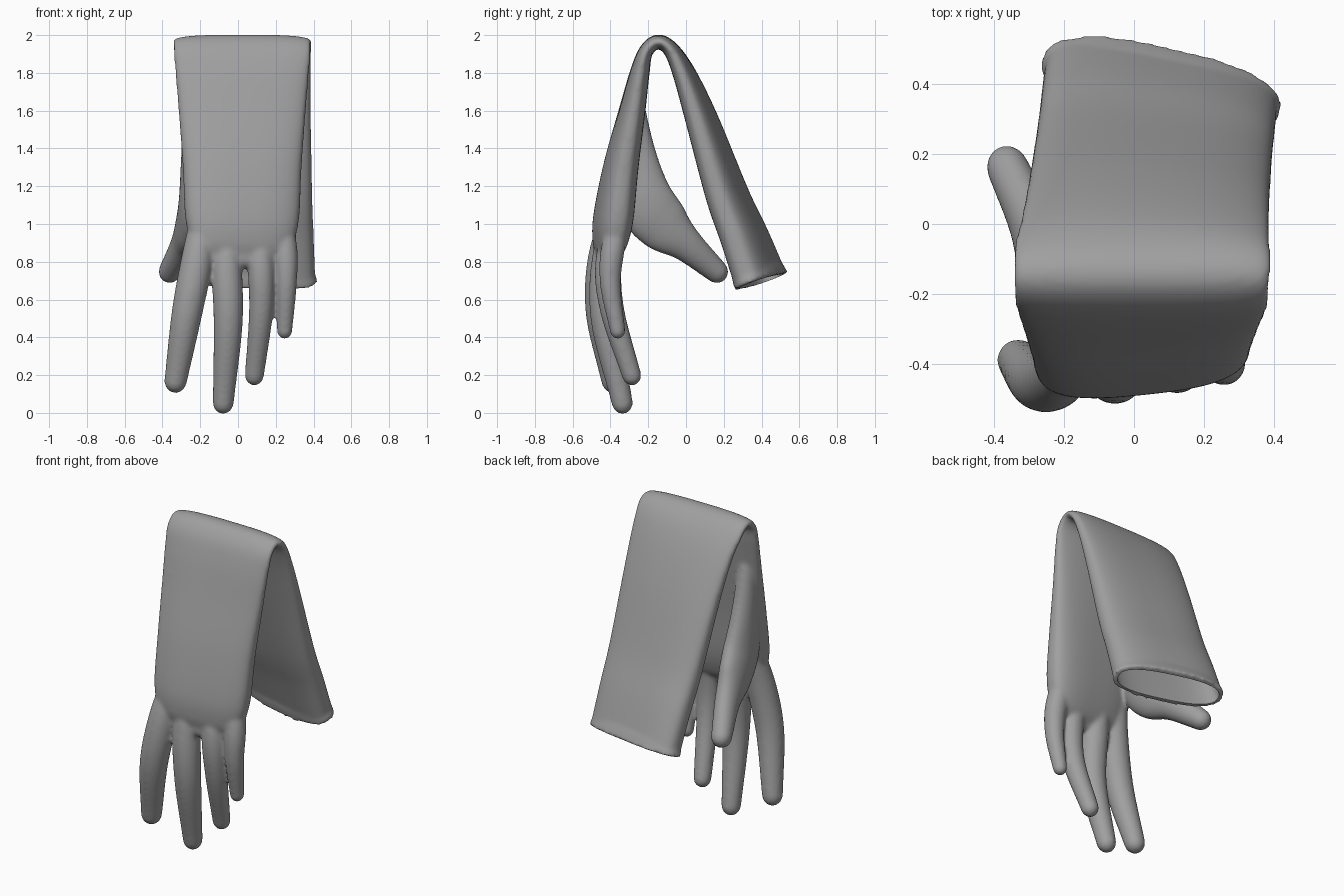
import bpy, bmesh, math
from mathutils import Vector

if "Cube" in bpy.data.objects:
    bpy.data.objects.remove(bpy.data.objects["Cube"])


def spline(rows, steps=8):
    """Catmull-Rom through rows of (x, y, z, half width, half thickness, yaw slope)."""
    pts = [Vector(r) for r in rows]
    pts = [2 * pts[0] - pts[1]] + pts + [2 * pts[-1] - pts[-2]]
    out = []
    for p0, p1, p2, p3 in zip(pts, pts[1:], pts[2:], pts[3:]):
        for k in range(steps):
            t = k / steps
            out.append(0.5 * (2 * p1 + (p2 - p0) * t + (2 * p0 - 5 * p1 + 4 * p2 - p3) * t * t
                              + (3 * p1 - p0 - 3 * p2 + p3) * t ** 3))
    out.append(pts[-2])
    return out


def loft(bm, rows, power=1.0, n=48):
    """Closed tube of flattened oval sections with a domed end."""
    s = spline(rows)
    last, d = s[-1], (s[-1].xyz - s[-2].xyz).normalized()
    r = min(last[3], last[4])
    for k in range(1, 7):
        a = k / 6 * math.pi * 0.48
        c = last.xyz + d * r * 1.1 * math.sin(a)
        s.append(Vector((*c, last[3] * math.cos(a), last[4] * math.cos(a), last[5])))
    rings = []
    for i, v in enumerate(s):
        t = (s[min(i + 1, len(s) - 1)].xyz - s[max(i - 1, 0)].xyz).normalized()
        w = Vector((1, v[5], 0))
        w = (w - t * w.dot(t)).normalized()
        nrm = t.cross(w)
        ring = []
        for k in range(n):
            a = 2 * math.pi * k / n
            ca, sa = math.cos(a), math.sin(a)
            u = math.copysign(abs(ca) ** power, ca) * v[3]
            h = math.copysign(abs(sa) ** power, sa) * v[4]
            ring.append(bm.verts.new(v.xyz + w * u + nrm * h))
        rings.append(ring)
    for a, b in zip(rings, rings[1:]):
        for k in range(n):
            bm.faces.new((a[k], a[(k + 1) % n], b[(k + 1) % n], b[k]))
    bm.faces.new(rings[0][::-1])
    bm.faces.new(rings[-1])


def to_object(bm, name):
    bmesh.ops.recalc_face_normals(bm, faces=bm.faces)
    me = bpy.data.meshes.new(name)
    bm.to_mesh(me)
    bm.free()
    ob = bpy.data.objects.new(name, me)
    bpy.context.collection.objects.link(ob)
    return ob


def sleeve_row(y, z, a, b):
    """The rear flap swings sideways and twists; the hand twists slightly the other way."""
    back = max(0, y + .1)
    yaw = -.48 * back if y > -.1 else .12 * max(0, 1.85 - z)
    return (.022 + .112 * back, y, z, a, b, yaw)


def finger_rows(points):
    """Rows from (x, y, z, radius), with a slimmer root sunk into the palm."""
    x, y, z, r = points[0]
    root = (x * .84, y + .06, z + .25, r * .75, r * .75, 0)
    return [root] + [(x, y, z, r, r, 0) for x, y, z, r in points]


# sleeve from the cuff to the fold: y, z, half width, half thickness
flap = [(.392, .712, .338, .108), (.31, .93, .337, .103), (.22, 1.15, .338, .096),
        (.085, 1.55, .345, .077), (-.01, 1.80, .355, .057)]
# over the fold and down to the knuckles
palm = [(-.08, 1.925, .367, .042), (-.15, 1.965, .367, .038), (-.212, 1.915, .364, .038),
        (-.245, 1.80, .354, .052), (-.285, 1.60, .337, .068), (-.345, 1.30, .315, .088),
        (-.385, 1.03, .302, .098), (-.405, .89, .265, .08), (-.42, .82, .20, .05)]
bm = bmesh.new()
loft(bm, [sleeve_row(*r) for r in flap + palm], .72)

# thicker rim around the cuff
loft(bm, [sleeve_row(.398, .697, .350, .12), sleeve_row(.389, .72, .346, .116)], .8)

# index, middle, ring and little fingers: knuckle, middle joint, tip
index_finger = [(-.215, -.435, .82, .084), (-.27, -.45, .53, .081), (-.33, -.388, .17, .06)]
middle_finger = [(-.06, -.42, .80, .080), (-.052, -.425, .48, .077), (-.078, -.338, .055, .056)]
ring_finger = [(.12, -.41, .80, .070), (.122, -.39, .54, .064), (.087, -.288, .20, .051)]
little_finger = [(.25, -.385, .88, .063), (.256, -.4, .68, .055), (.247, -.362, .435, .041)]
for f in (index_finger, middle_finger, ring_finger, little_finger):
    loft(bm, finger_rows(f))

# thumb with its broad web: x, y, z, half width, half thickness
thumb = [(-.235, -.28, 1.68, .05, .05), (-.235, -.255, 1.38, .065, .095), (-.235, -.215, 1.13, .078, .15),
         (-.255, -.12, .995, .076, .145), (-.29, .005, .888, .068, .092), (-.36, .16, .75, .06, .062)]
loft(bm, [(*r, 0) for r in thumb])
glove = to_object(bm, "rubber_glove")

# hollow inside of the sleeve
wall = .018
inner = [sleeve_row(y, z, a - wall, b - wall) for y, z, a, b in flap]
inner.insert(0, sleeve_row(.47, .5, .32, .09))
bm = bmesh.new()
loft(bm, inner, .76)
hollow = to_object(bm, "sleeve_hollow_cutter")
hollow.hide_render = True

# fuse the parts into one skin, soften the joins, then open the cuff
m = glove.modifiers.new("Fuse", 'REMESH')
m.mode = 'VOXEL'
m.voxel_size = .0105
m = glove.modifiers.new("Soften", 'SMOOTH')
m.factor = .5
m.iterations = 12
m = glove.modifiers.new("Open", 'BOOLEAN')
m.operation = 'DIFFERENCE'
m.solver = 'EXACT'
m.object = hollow
bpy.context.view_layer.objects.active = glove
glove.select_set(True)
for name in ("Fuse", "Soften", "Open"):
    bpy.ops.object.modifier_apply(modifier=name)
bpy.data.objects.remove(hollow)
bpy.ops.object.shade_smooth_by_angle(angle=math.radians(50))

# dark grey rubber
rubber = bpy.data.materials.new("grey_rubber")
rubber.diffuse_color = (.35, .35, .35, 1)
rubber.use_nodes = True
rubber.node_tree.nodes["Principled BSDF"].inputs["Base Color"].default_value = rubber.diffuse_color
glove.data.materials.clear()
glove.data.materials.append(rubber)
for p in glove.data.polygons:
    p.material_index = 0
